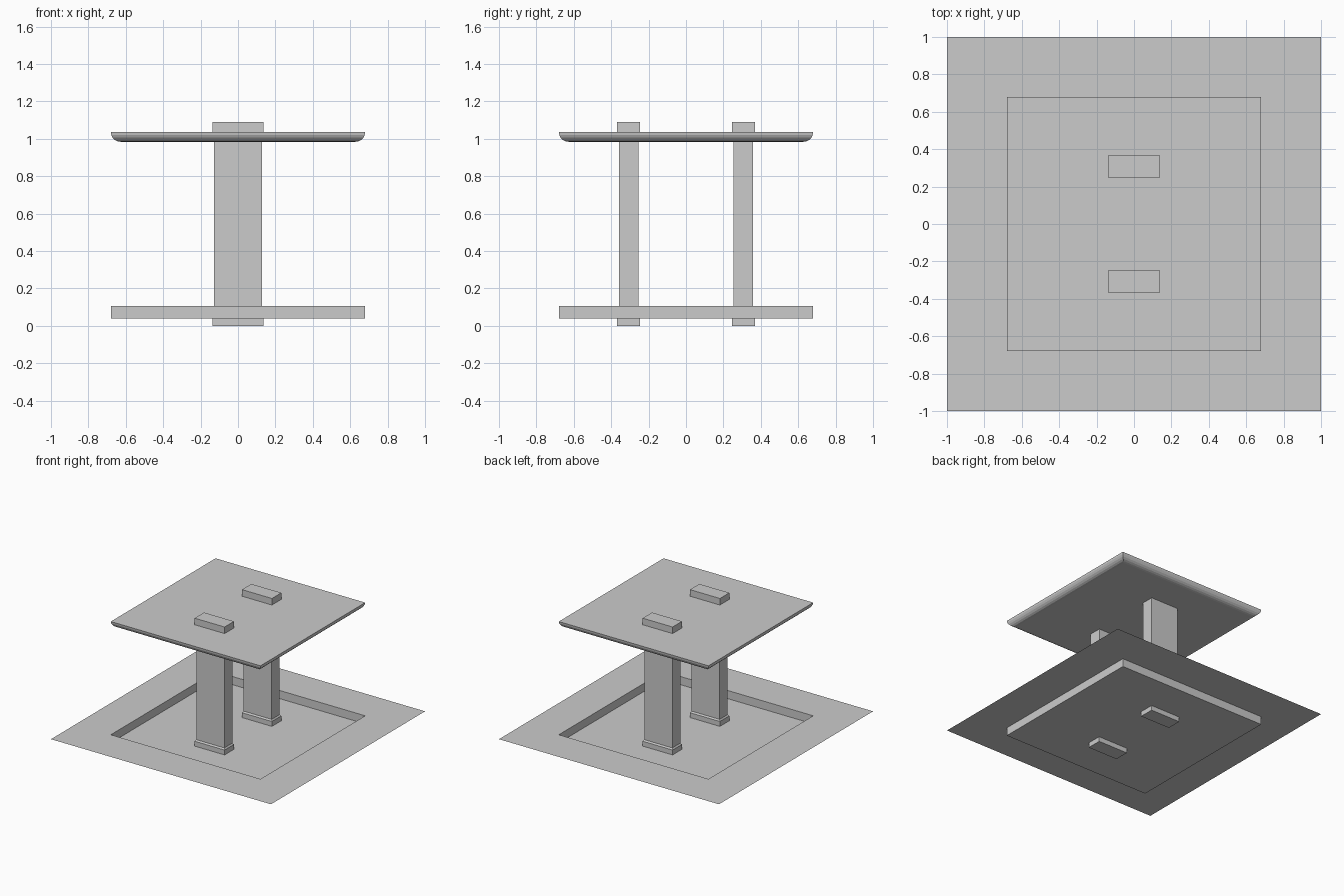
import bpy, bmesh
from math import sin, cos, pi

if "Cube" in bpy.data.objects:
    bpy.data.objects.remove(bpy.data.objects["Cube"])


def stacked_rects(name, rings, y0=0.0, cap_start=True, cap_end=True):
    """Loft through rectangles given as (half_x, half_y, z), bottom to top."""
    bm = bmesh.new()
    loops = []
    for hx, hy, z in rings:
        loops.append([bm.verts.new((sx * hx, y0 + sy * hy, z))
                      for sx, sy in ((-1, -1), (1, -1), (1, 1), (-1, 1))])
    for a, b in zip(loops, loops[1:]):
        for i in range(4):
            j = (i + 1) % 4
            bm.faces.new((a[i], a[j], b[j], b[i]))
    if cap_start:
        bm.faces.new(loops[0][::-1])
    if cap_end:
        bm.faces.new(loops[-1])
    mesh = bpy.data.meshes.new(name)
    bm.to_mesh(mesh)
    bm.free()
    obj = bpy.data.objects.new(name, mesh)
    bpy.context.collection.objects.link(obj)
    return obj


# Thin ground sheet with a square sunken floor
stacked_rects("sunken_ground", [(0.68, 0.68, 0.04), (0.68, 0.68, 0.107),
                                (1.0, 1.0, 0.107)], cap_end=False)

# Table top with a rounded underside edge
R, TOP, HALF, SEG = 0.053, 1.037, 0.68, 5
edge = []
for i in range(SEG + 1):
    t = pi / 2 * i / SEG
    h = HALF - R + R * sin(t)
    edge.append((h, h, TOP - R * cos(t)))
stacked_rects("table_top", edge)

# Two posts with chamfered feet below and pegs through the top
PX, PY = 0.127, 0.052      # post half size
FX, FY = 0.136, 0.061      # foot and peg half size
post = [(FX, FY, 0.0), (FX, FY, 0.08), (PX, PY, 0.092),
        (PX, PY, 0.998), (FX, FY, 1.01), (FX, FY, 1.091)]
for name, y in (("front_post", -0.307), ("back_post", 0.307)):
    stacked_rects(name, post, y)
